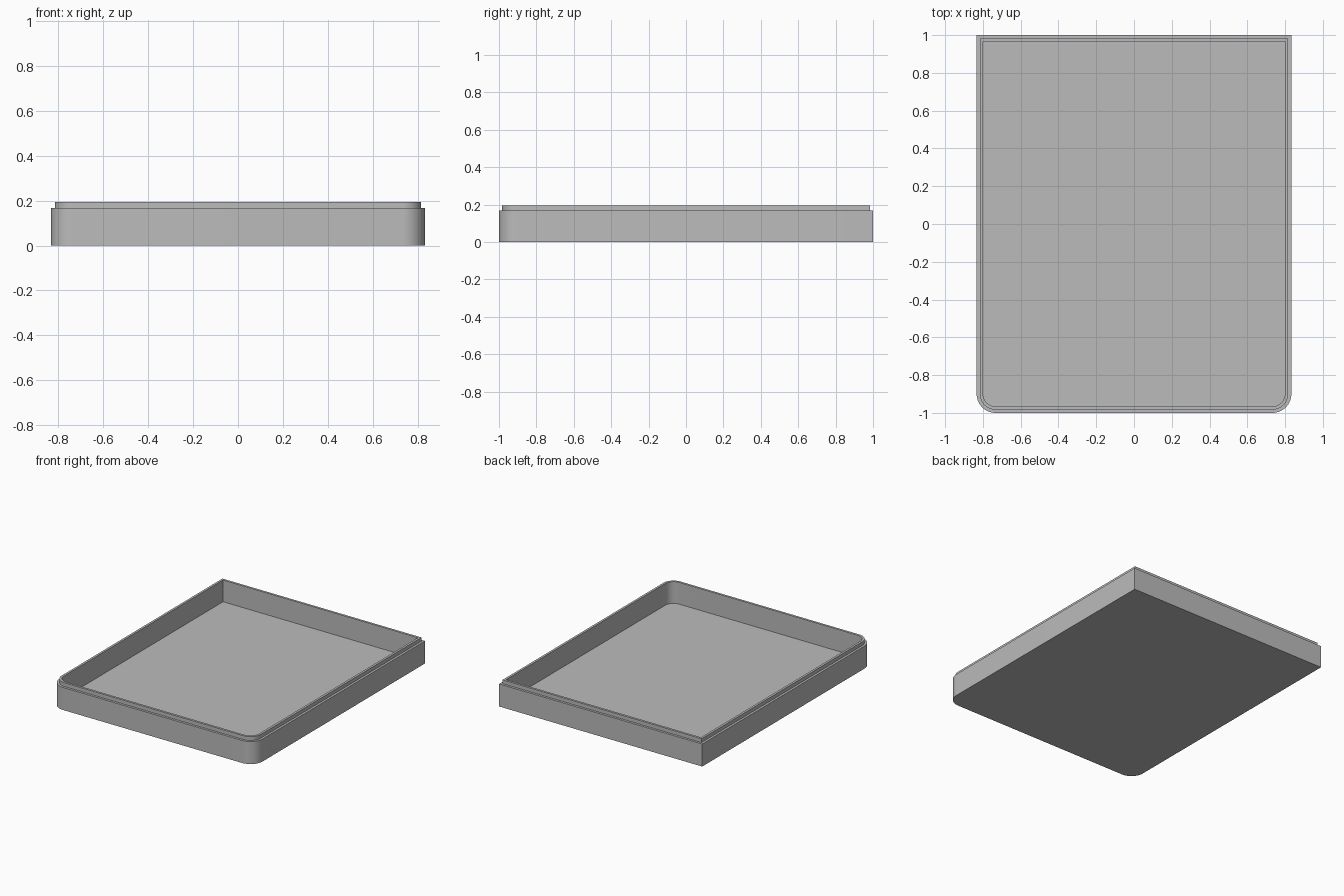
import bpy, bmesh, math

cube = bpy.data.objects.get("Cube")
if cube:
    bpy.data.objects.remove(cube, do_unlink=True)

HALF_X, HALF_Y, RADIUS, STEPS = 0.833, 1.0, 0.1, 16

grey = bpy.data.materials.new("plain grey")
grey.use_nodes = True
colour = (0.5, 0.5, 0.5, 1)
grey.diffuse_color = colour
grey.node_tree.nodes["Principled BSDF"].inputs["Base Color"].default_value = colour


def outline(inset):
    """Rectangle with rounded front corners and square back corners."""
    x, y, r = HALF_X - inset, HALF_Y - inset, RADIUS - inset
    pts = [(x, y), (-x, y)]
    for side, start in ((-1, math.pi), (1, 1.5 * math.pi)):
        for i in range(STEPS + 1):
            a = start + i * math.pi / 2 / STEPS
            pts.append((side * (x - r) + r * math.cos(a), r - y + r * math.sin(a)))
    return pts


# Wall section from the underside, over the stepped rim, down to the floor
section = [(0, 0), (0, 0.167), (0.017, 0.167), (0.017, 0.195),
           (0.034, 0.195), (0.034, 0.167), (0.034, 0.034)]

bm = bmesh.new()
rings = [[bm.verts.new((x, y, z)) for x, y in outline(inset)] for inset, z in section]
for low, high in zip(rings, rings[1:]):
    for i in range(len(low)):
        j = (i + 1) % len(low)
        bm.faces.new((low[i], low[j], high[j], high[i]))

# Underside and inner floor
bm.faces.new(rings[0][::-1])
bm.faces.new(rings[-1])
bmesh.ops.recalc_face_normals(bm, faces=bm.faces)

mesh = bpy.data.meshes.new("tray")
bm.to_mesh(mesh)
bm.free()
mesh.materials.append(grey)
tray = bpy.data.objects.new("tray", mesh)
bpy.context.collection.objects.link(tray)

# Smooth corners, crisp edges
bpy.context.view_layer.objects.active = tray
tray.select_set(True)
bpy.ops.object.shade_smooth_by_angle(angle=math.radians(30))
